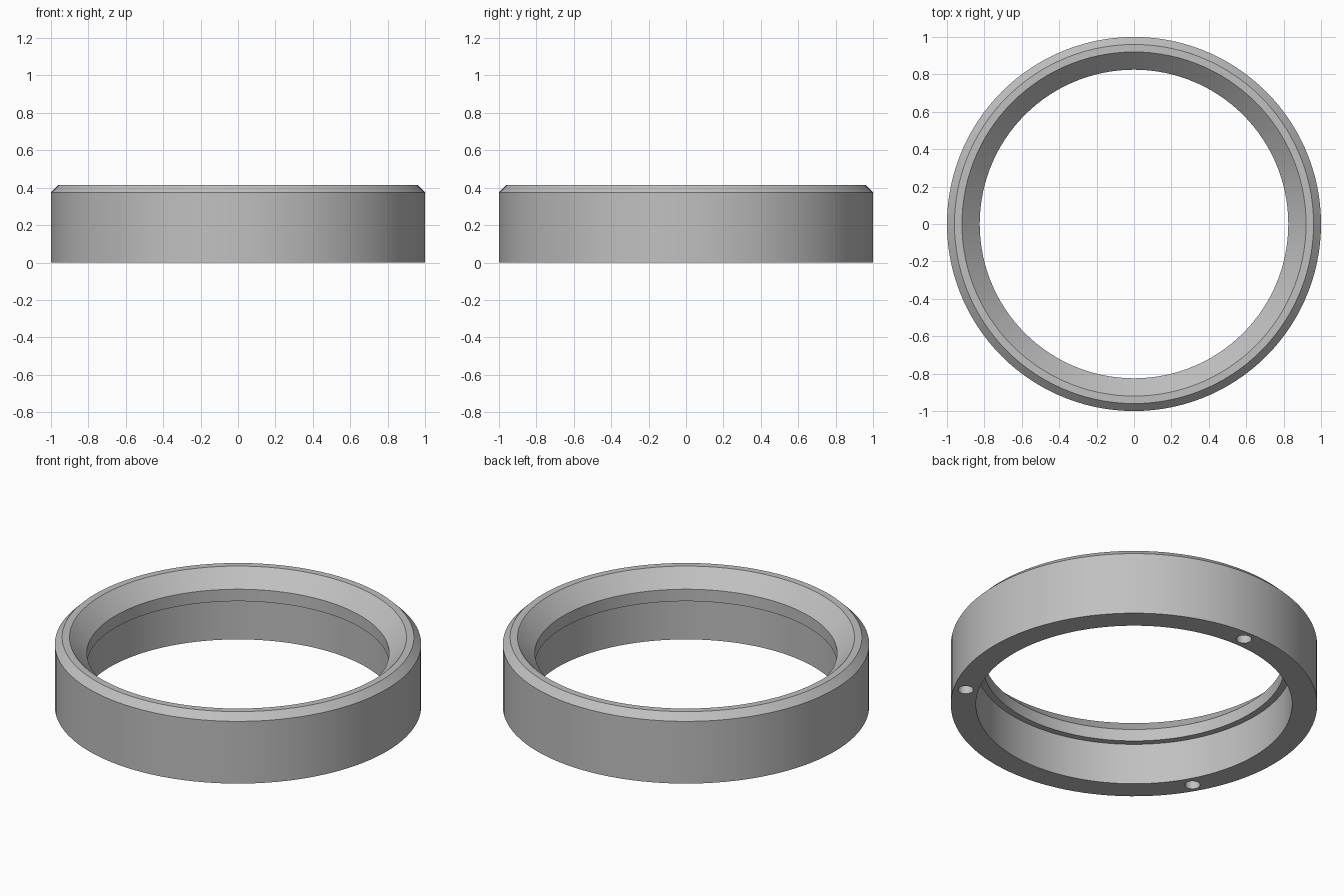
import bpy
import bmesh
from math import radians, cos, sin

cube = bpy.data.objects.get("Cube")
if cube:
    bpy.data.objects.remove(cube, do_unlink=True)

# Material
grey = bpy.data.materials.new("plain grey")
grey.use_nodes = True
colour = (0.53, 0.53, 0.53, 1)
grey.diffuse_color = colour
grey.node_tree.nodes["Principled BSDF"].inputs["Base Color"].default_value = colour


def add_object(name, bm):
    bmesh.ops.recalc_face_normals(bm, faces=bm.faces[:])
    mesh = bpy.data.meshes.new(name)
    bm.to_mesh(mesh)
    bm.free()
    mesh.materials.append(grey)
    obj = bpy.data.objects.new(name, mesh)
    bpy.context.collection.objects.link(obj)
    return obj


def lathe(name, profile, steps):
    """Turn a closed (radius, height) profile around z."""
    bm = bmesh.new()
    verts = [bm.verts.new((r, 0, z)) for r, z in profile]
    edges = [bm.edges.new((v, verts[i - 1])) for i, v in enumerate(verts)]
    bmesh.ops.spin(bm, geom=verts + edges, cent=(0, 0, 0), axis=(0, 0, 1),
                   angle=radians(360), steps=steps, use_merge=True)
    bmesh.ops.remove_doubles(bm, verts=bm.verts[:], dist=0.0005)
    return add_object(name, bm)


# Ring: chamfered outside, funnel mouth, narrow lip and wider lower bore
ring = lathe("ring_body", [
    (1, 0), (1, 0.375), (0.96, 0.415), (0.92, 0.415),
    (0.825, 0.32), (0.825, 0.248), (0.863, 0.248), (0.863, 0),
], 120)

# Three blind holes in the underside
HOLE_DEPTH = 0.2
bm = bmesh.new()
for angle in (90, 210, 330):
    a = radians(angle)
    made = bmesh.ops.create_cone(bm, cap_ends=True, segments=32, radius1=0.042,
                                 radius2=0.042, depth=2 * HOLE_DEPTH)
    bmesh.ops.translate(bm, verts=made["verts"],
                        vec=(0.933 * cos(a), 0.933 * sin(a), 0))
cutter = add_object("hole_cutter", bm)
cutter.hide_render = True

cut = ring.modifiers.new("holes", "BOOLEAN")
cut.operation = "DIFFERENCE"
cut.solver = "EXACT"
cut.object = cutter

bpy.ops.object.select_all(action="DESELECT")
ring.select_set(True)
bpy.context.view_layer.objects.active = ring
bpy.ops.object.modifier_apply(modifier=cut.name)
bpy.data.objects.remove(cutter, do_unlink=True)

# Smooth round walls, crisp corners
bpy.ops.object.shade_smooth_by_angle(angle=radians(25))
